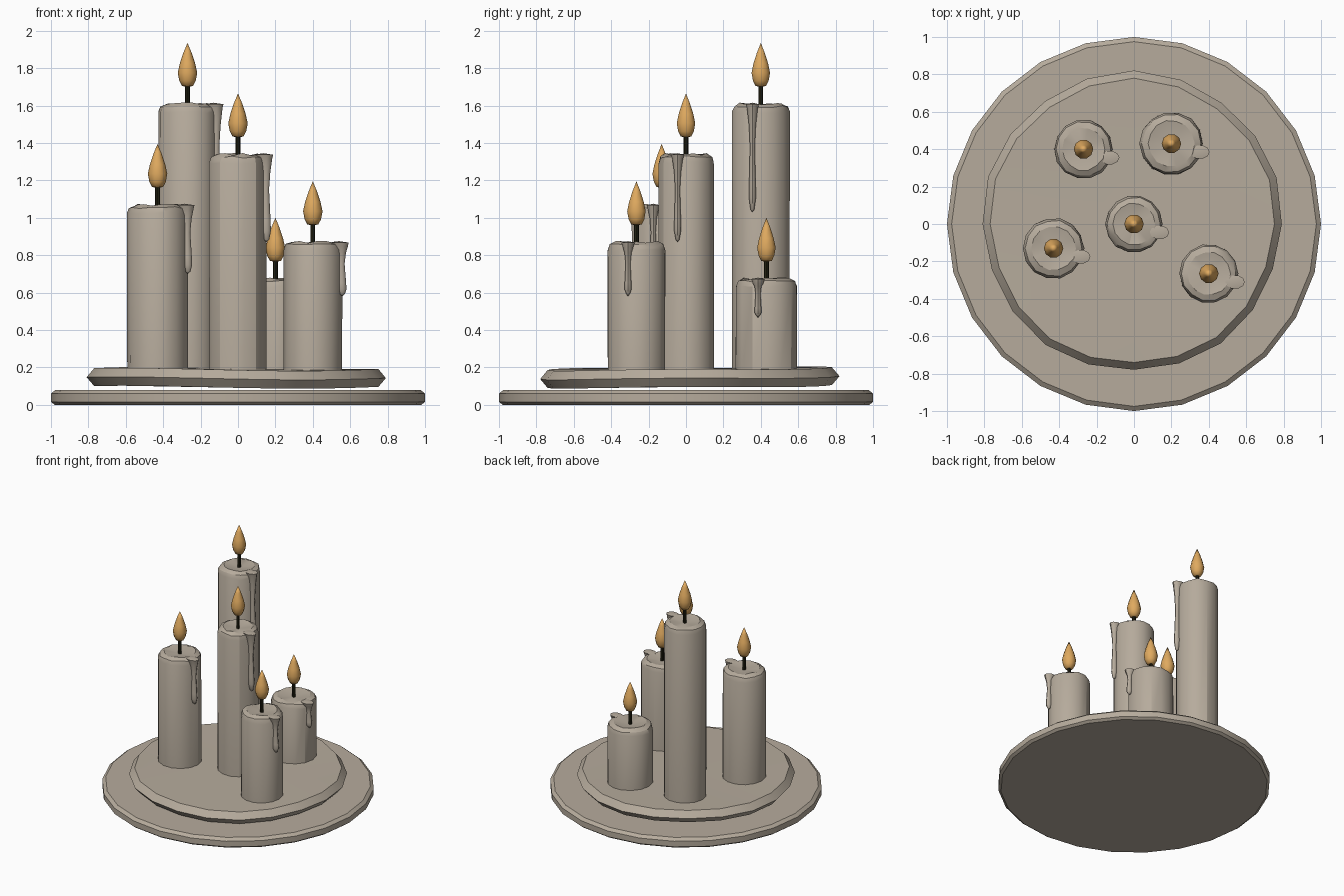
import bpy, bmesh, random
from math import sin, cos, pi, radians

random.seed(4)
cube = bpy.data.objects.get("Cube")
if cube:
    bpy.data.objects.remove(cube)


def material(name, rgb):
    m = bpy.data.materials.new(name)
    m.use_nodes = True
    m.diffuse_color = (*rgb, 1)
    m.node_tree.nodes["Principled BSDF"].inputs["Base Color"].default_value = (*rgb, 1)
    return m


WAX = material("warm grey wax", (0.47, 0.41, 0.335))
FLAME = material("amber flame", (0.74, 0.40, 0.115))
WICK = material("burnt wick", (0.016, 0.015, 0.006))


def lathe(name, profile, sides, mat, at=(0, 0, 0), squash=1, shape=None, smooth=30):
    """Stack rings of (radius, z, x offset); a zero radius closes to a point.
    shape(angle, level) returns a radius factor and a height change."""
    bm = bmesh.new()
    rings = []
    for level, (r, z, *shift) in enumerate(profile):
        dx = shift[0] if shift else 0
        if r == 0:
            rings.append([bm.verts.new((dx, 0, z))])
            continue
        ring = []
        for i in range(sides):
            a = 2 * pi * i / sides
            k, dz = shape(a, level) if shape else (1, 0)
            ring.append(bm.verts.new((dx + r * k * cos(a), r * k * squash * sin(a), z + dz)))
        rings.append(ring)
    for low, high in zip(rings, rings[1:]):
        for i in range(sides):
            j = (i + 1) % sides
            if len(high) == 1:
                bm.faces.new((low[i], low[j], high[0]))
            elif len(low) == 1:
                bm.faces.new((low[0], high[j], high[i]))
            else:
                bm.faces.new((low[i], low[j], high[j], high[i]))
    for ring, flip in ((rings[0], True), (rings[-1], False)):
        if len(ring) > 1:
            bm.faces.new(ring[::-1] if flip else ring)
    bmesh.ops.recalc_face_normals(bm, faces=bm.faces)
    mesh = bpy.data.meshes.new(name)
    bm.to_mesh(mesh)
    bm.free()
    mesh.materials.append(mat)
    ob = bpy.data.objects.new(name, mesh)
    ob.location = at
    bpy.context.collection.objects.link(ob)
    bpy.ops.object.select_all(action="DESELECT")
    ob.select_set(True)
    bpy.context.view_layer.objects.active = ob
    bpy.ops.object.shade_smooth_by_angle(angle=radians(smooth))
    return ob


# Round tray with a chamfered rim
lathe("tray", [(0.98, 0), (1, 0.015), (1, 0.06), (0.975, 0.08)], 24, WAX)


# Uneven slab of melted wax
def slab_wave(a, level):
    wobble = 1 + 0.018 * sin(a) - 0.012 * cos(a) + 0.008 * sin(5 * a)
    return wobble, 0.006 * (sin(a) - cos(a)) + 0.004 * sin(3 * a + 2)


lathe("melted_wax_base",
      [(0.76, 0.098), (0.8, 0.145), (0.76, 0.193), (0, 0.19)],
      20, WAX, shape=slab_wave, smooth=25)


# Candle bodies, each with wick, flame and one drip
def uneven_rim(a, level):
    if level < 1:
        return 1, 0
    return 1 + random.uniform(-0.025, 0.02), random.uniform(-0.007, 0.006)


candles = {
    "back_right": (-0.27, 0.40, 1.61, 0.157, 0.58),
    "centre": (0, 0, 1.34, 0.153, 0.47),
    "front_right": (-0.43, -0.13, 1.07, 0.162, 0.37),
    "front_left": (0.40, -0.265, 0.87, 0.157, 0.29),
    "back_left": (0.20, 0.43, 0.675, 0.169, 0.21),
}
for name, (x, y, top, r, drip) in candles.items():
    lathe(name + "_candle",
          [(r, 0.17), (r, top - 0.045), (0.93 * r, top - 0.015),
           (0.73 * r, top), (0, top - 0.02)],
          14, WAX, (x, y, 0), shape=uneven_rim, smooth=28)
    lathe(name + "_wick", [(0.013, -0.025), (0.013, 0.1)], 8, WICK, (x, y, top))
    lathe(name + "_flame",
          [(0, 0.088), (0.03, 0.095), (0.044, 0.122), (0.052, 0.165),
           (0.041, 0.215), (0.022, 0.272), (0, 0.325)],
          10, FLAME, (x, y, top), smooth=50)
    # Drip spills over the lip, narrows and ends in a bead
    lip = r - 0.012
    lathe(name + "_drip",
          [(0, -drip, lip + 0.012), (0.014, 0.012 - drip, lip + 0.012),
           (0.027, -0.87 * drip, lip + 0.008), (0.026, -0.75 * drip, lip + 0.007),
           (0.019, -0.4 * drip, lip + 0.006), (0.027, -0.2 * drip, lip + 0.005),
           (0.042, -0.025, lip), (0.052, -0.003, lip - 0.005), (0, 0.005, lip - 0.005)],
          10, WAX, (x, y - 0.045, top), squash=0.72, smooth=40)
